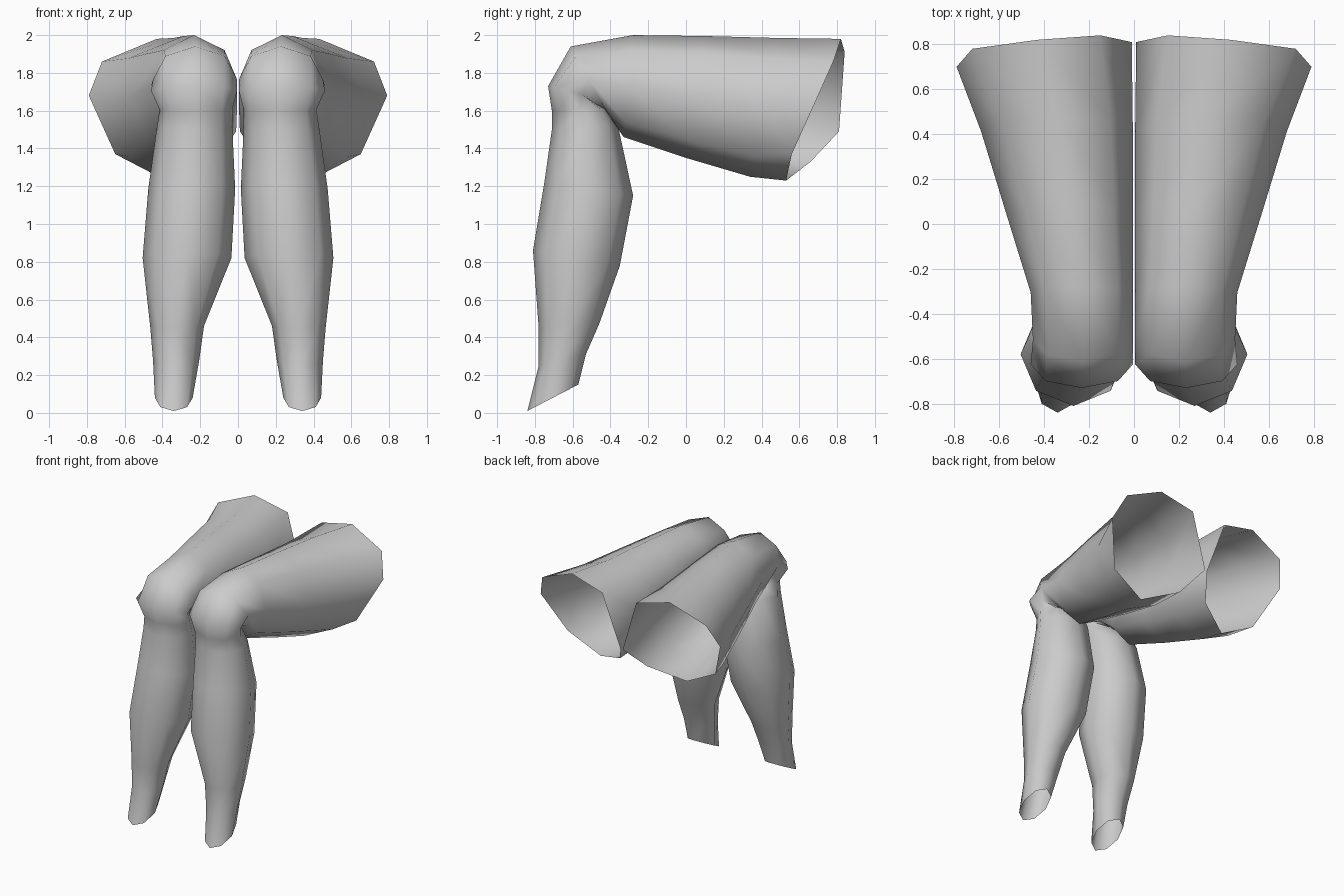
import bpy
import bmesh
from math import sin, cos, tau, radians
from mathutils import Vector

cube = bpy.data.objects.get("Cube")
if cube:
    bpy.data.objects.remove(cube)

SIDES = 8

grey = bpy.data.materials.new("plain grey")
grey.use_nodes = True
colour = (0.6, 0.6, 0.6, 1)
grey.diffuse_color = colour
grey.node_tree.nodes["Principled BSDF"].inputs["Base Color"].default_value = colour


def ring(inner, outer, front, back):
    """Eight-sided loop between an inner and outer x and two (y, z) points."""
    front, back = Vector(front), Vector(back)
    middle, half = (front + back) / 2, (front - back) / 2
    points = []
    for k in range(SIDES):
        angle = tau * k / SIDES
        x = (inner + outer) / 2 + (outer - inner) / 2 * sin(angle)
        y, z = middle + half * cos(angle)
        points.append((x, y, z))
    return points


# Shin, from the slanted open ankle up to below the knee
shin = [
    ring(.24, .44, (-.84, .01), (-.57, .15)),
    ring(.205, .45, (-.78, .25), (-.53, .31)),
    ring(.18, .465, (-.78, .45), (-.46, .47)),
    ring(.035, .505, (-.81, .86), (-.35, .78)),
    ring(.015, .475, (-.75, 1.22), (-.28, 1.15)),
    ring(.03, .43, (-.71, 1.5), (-.36, 1.52)),
    ring(.03, .415, (-.71, 1.6), (-.41, 1.61)),
]

# Bent knee, with the crease tucked in behind
knee = [
    ring(.005, .46, (-.73, 1.73), (-.52, 1.68)),
    ring(.005, .45, (-.61, 1.94), (-.42, 1.59)),
]

# Thigh, widening to the open hip end
thigh = [
    ring(.005, .46, (-.28, 2), (-.33, 1.46)),
    ring(.005, .57, (.1, 1.995), (0, 1.35)),
    ring(.005, .68, (.48, 1.985), (.34, 1.25)),
]
hip_opening = [
    (.43, .82, 1.98), (.72, .78, 1.86), (.79, .7, 1.68), (.65, .56, 1.37),
    (.38, .53, 1.23), (.12, .66, 1.33), (.01, .81, 1.49), (.15, .84, 1.91),
]


def loft(name, rings):
    """Skin the loops with quads, leaving both ends open."""
    bm = bmesh.new()
    loops = [[bm.verts.new(p) for p in points] for points in rings]
    for low, high in zip(loops, loops[1:]):
        for k in range(SIDES):
            n = (k + 1) % SIDES
            bm.faces.new((low[k], low[n], high[n], high[k]))
    mesh = bpy.data.meshes.new(name)
    bm.to_mesh(mesh)
    bm.free()
    mesh.materials.append(grey)
    obj = bpy.data.objects.new(name, mesh)
    bpy.context.collection.objects.link(obj)
    return obj


# Left leg, mirrored to make the pair
legs = loft("legs", shin + knee + thigh + [hip_opening])
mirror = legs.modifiers.new("mirror", "MIRROR")
mirror.use_mirror_merge = False

bpy.ops.object.select_all(action="DESELECT")
legs.select_set(True)
bpy.context.view_layer.objects.active = legs
bpy.ops.object.shade_smooth_by_angle(angle=radians(80))
